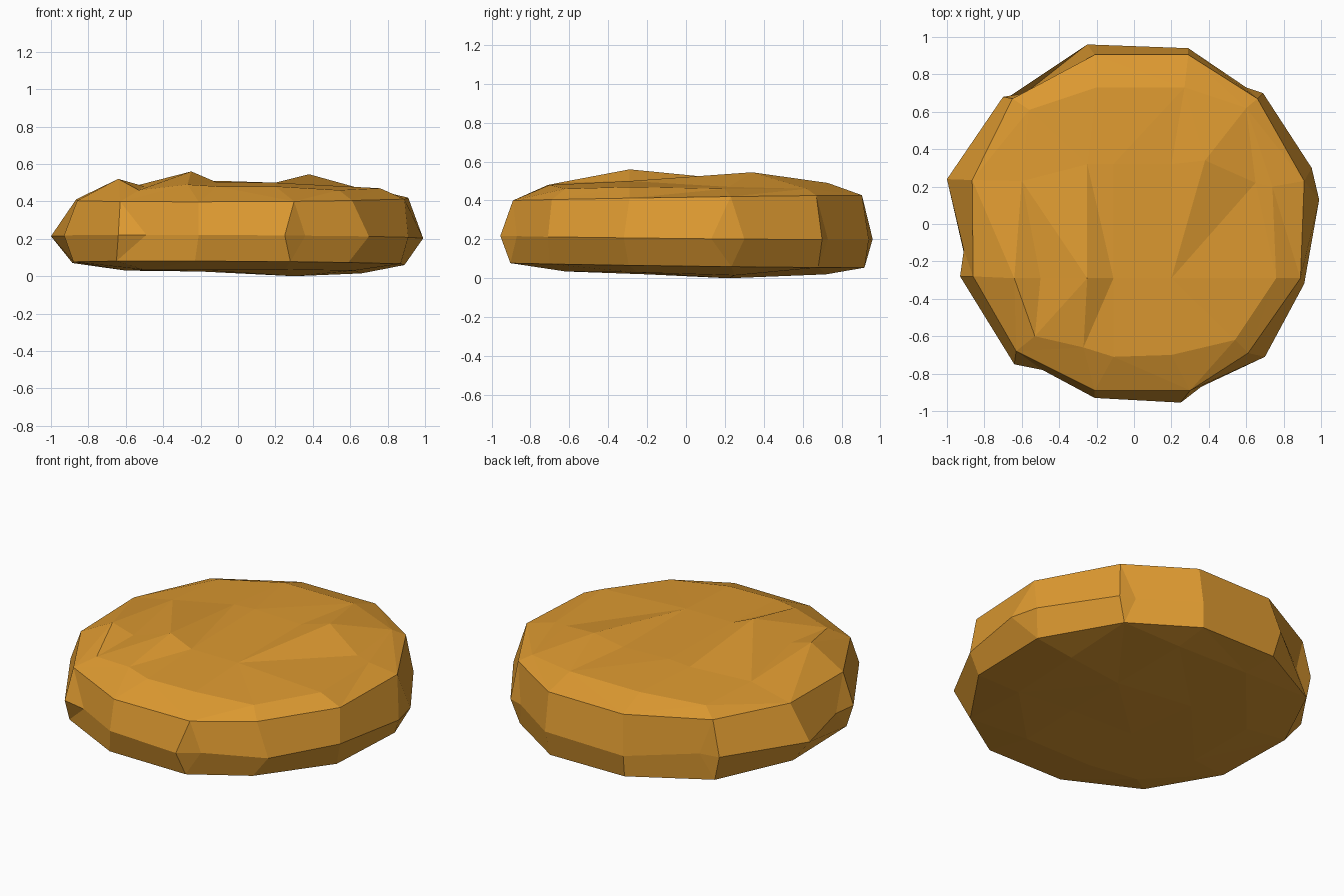
import bpy
import bmesh
from mathutils import Vector
from mathutils.geometry import delaunay_2d_cdt

if "Cube" in bpy.data.objects:
    bpy.data.objects.remove(bpy.data.objects["Cube"], do_unlink=True)

# Rim corners, shared by the upper and lower edges
RIM = [(-.21, .905), (.29, .905), (.66, .67), (.91, .23), (.89, -.29), (.61, -.69),
       (.3, -.89), (-.21, -.89), (-.63, -.68), (-.86, -.28), (-.865, .235), (-.65, .67)]

# Widest outline: one or two chipped points beside each rim corner
BELT = [[(-.25, .96)], [(.29, .94)], [(.6, .73), (.69, .7)], [(.95, .3), (.99, .13)],
        [(.91, -.32)], [(.7, -.71)], [(.36, -.87), (.25, -.955)], [(-.21, -.93)],
        [(-.49, -.78), (-.64, -.75)], [(-.93, -.28), (-.91, -.14)], [(-1, .24)],
        [(-.7, .68), (-.58, .7)]]

# Bumps on the upper face and dips on the lower face
BUMPS = [(-.2, .73, .49), (.27, .73, .49), (.6, .62, .46), (.74, .2, .46), (.76, -.29, .47),
         (.54, -.62, .46), (.2, -.7, .48), (-.11, -.71, .48), (-.27, -.66, .49),
         (-.53, -.6, .46), (-.64, -.29, .52), (-.5, -.29, .48), (-.25, -.29, .56),
         (-.11, -.29, .5), (.2, -.29, .5), (.38, .34, .545), (.2, .32, .5),
         (-.11, .32, .51), (-.25, .32, .5), (-.6, .23, .47), (-.56, .61, .46), (.65, .22, .47)]
DIPS = [(-.2, .72, .03), (.28, .72, .02), (.66, .25, .015), (.62, -.25, .03), (.25, -.62, .035),
        (-.2, -.62, .035), (-.5, -.57, .035), (-.6, -.2, .03), (-.6, .25, .03),
        (.3, .22, 0), (-.2, .25, .025), (-.15, -.2, .03), (.28, -.2, .02)]


def face(bm, verts):
    """Add a face, dropping repeated corners."""
    unique = list(dict.fromkeys(verts))
    if len(unique) > 2:
        bm.faces.new(unique)


def cap(bm, ring, points):
    """Fill a rim ring with a faceted surface through the given points."""
    verts = ring + [bm.verts.new(p) for p in points]
    n = len(ring)
    edges = [(i, (i + 1) % n) for i in range(n)]
    result = delaunay_2d_cdt([Vector(v.co[:2]) for v in verts], edges, [], 1, 1e-5)
    for tri in result[2]:
        face(bm, [verts[result[3][i][0]] for i in tri])


bm = bmesh.new()
upper = [bm.verts.new((x, y, .412 + .015 * y + .005 * x)) for x, y in RIM]
lower = [bm.verts.new((x - .02, y * 1.015, .068 - .013 * y - .006 * x)) for x, y in RIM]

# Side wall: two bands that meet at the widest outline
belt = [(bm.verts.new((x, y, .21 - .01 * y - .006 * x)), k)
        for k, group in enumerate(BELT) for x, y in group]
for (a, i), (b, j) in zip(belt, belt[1:] + belt[:1]):
    face(bm, [a, b, upper[j], upper[i]])
    face(bm, [b, a, lower[i], lower[j]])

# Uneven upper and lower faces
cap(bm, upper, BUMPS)
cap(bm, lower, DIPS)
bmesh.ops.recalc_face_normals(bm, faces=bm.faces[:])

mesh = bpy.data.meshes.new("flat_nugget")
bm.to_mesh(mesh)
bm.free()
nugget = bpy.data.objects.new("flat_nugget", mesh)
bpy.context.collection.objects.link(nugget)

# Golden brown surface
colour = (.72, .32, .03, 1)
mat = bpy.data.materials.new("golden_brown")
mat.use_nodes = True
mat.diffuse_color = colour
mat.node_tree.nodes["Principled BSDF"].inputs["Base Color"].default_value = colour
mesh.materials.append(mat)
